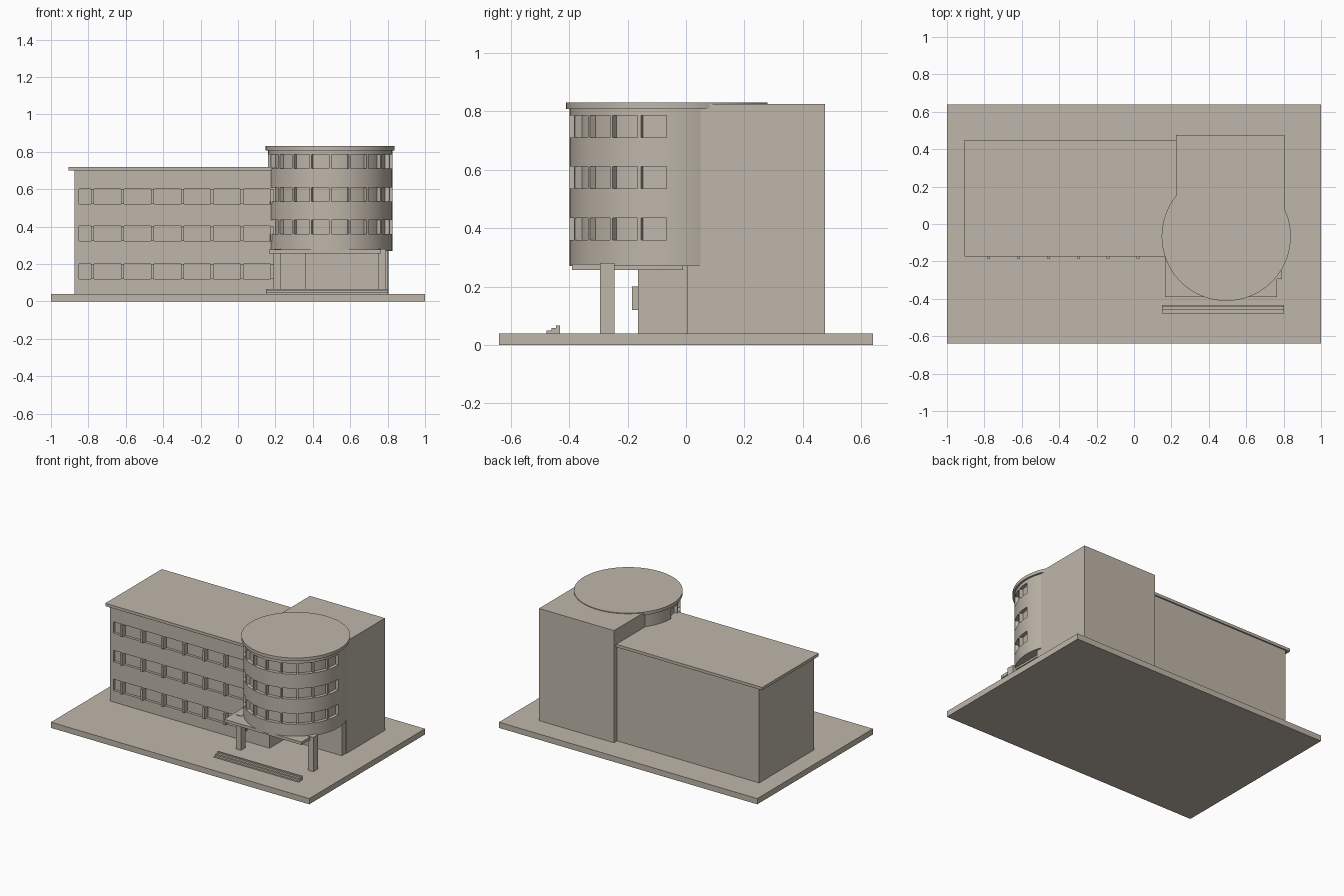
import bpy, bmesh, math

if "Cube" in bpy.data.objects:
    bpy.data.objects.remove(bpy.data.objects["Cube"])

stone = bpy.data.materials.new("warm_stone")
stone.diffuse_color = (0.52, 0.47, 0.40, 1)
stone.use_nodes = True
stone.node_tree.nodes["Principled BSDF"].inputs["Base Color"].default_value = stone.diffuse_color


def finish(name, bm, smooth=False):
    bmesh.ops.recalc_face_normals(bm, faces=bm.faces)
    me = bpy.data.meshes.new(name)
    bm.to_mesh(me)
    bm.free()
    me.materials.append(stone)
    if smooth:
        me.shade_smooth()
        me.set_sharp_from_angle(angle=math.radians(30))
    ob = bpy.data.objects.new(name, me)
    bpy.context.collection.objects.link(ob)
    return ob


def prism(bm, pts, z0, z1):
    """Extrude a plan outline from z0 to z1."""
    f = bm.faces.new([bm.verts.new((x, y, z0)) for x, y in pts])
    up = bmesh.ops.extrude_face_region(bm, geom=[f])["geom"]
    bmesh.ops.translate(bm, vec=(0, 0, z1 - z0),
                        verts=[v for v in up if isinstance(v, bmesh.types.BMVert)])


def box(bm, x0, x1, y0, y1, z0, z1):
    prism(bm, [(x0, y0), (x1, y0), (x1, y1), (x0, y1)], z0, z1)


def boxes(name, *dims):
    bm = bmesh.new()
    for d in dims:
        box(bm, *d)
    return finish(name, bm)


CX, CY = 0.493, -0.066          # round tower centre


def arc(r, a0, a1, n):
    return [(CX + r * math.cos(math.radians(a0 + (a1 - a0) * i / n)),
             CY + r * math.sin(math.radians(a0 + (a1 - a0) * i / n))) for i in range(n + 1)]


def disc(bm, r, z0, z1):
    prism(bm, arc(r, 0, 360, 96)[:-1], z0, z1)


def sector(bm, r0, r1, a0, a1, z0, z1, n):
    prism(bm, arc(r1, a0, a1, n) + arc(r0, a1, a0, n), z0, z1)


# Ground slab
G = 0.04
boxes("ground_slab", (-1, 1, -0.64, 0.64, 0, G))

# Long wing: core, wall bands between window rows, and end walls
rows = [(0.12, 0.20), (0.322, 0.402), (0.522, 0.602)]
X0, X1, FRONT, GLASS = -0.875, 0.36, -0.165, -0.147
boxes("wing_core", (X0, X1, GLASS, 0.44, G, 0.70))
edges = [G] + [z for r in rows for z in r] + [0.70]
boxes("wing_wall_bands", *[(X0, X1, FRONT, GLASS, edges[i], edges[i + 1])
                           for i in range(0, len(edges), 2)])
boxes("wing_end_walls", *[(a, b, FRONT, GLASS, z0, z1) for z0, z1 in rows
                          for a, b in ((X0, -0.85), (0.19, X1))])
boxes("wing_window_piers", *[(x - 0.008, x + 0.008, -0.184, GLASS, z0, z1)
                             for z0, z1 in rows
                             for x in [-0.778 + 0.16 * k for k in range(7)]])
boxes("wing_roof", (-0.905, 0.30, -0.175, 0.45, 0.70, 0.72))

# Stair block behind the round tower, and the recessed entrance wall
boxes("rear_block", (0.225, 0.805, 0.05, 0.475, G, 0.825))
boxes("entrance_wall", (0.34, 0.80, 0.005, 0.06, G, 0.272))

# Round tower: recessed core, curved bands, window piers and roof disc
R, RC, BOTTOM, TOP = 0.332, 0.308, 0.27, 0.808
bm = bmesh.new()
disc(bm, RC, BOTTOM + 0.002, TOP)
finish("tower_core", bm, True)

trows = [(0.36, 0.435), (0.535, 0.61), (0.71, 0.785)]
edges = [BOTTOM] + [z for r in trows for z in r] + [TOP]
bm = bmesh.new()
for i in range(0, len(edges), 2):
    disc(bm, R, edges[i], edges[i + 1])
finish("tower_bands", bm, True)

bm = bmesh.new()
for z0, z1 in trows:
    sector(bm, RC - 0.01, R, 0, 180, z0, z1, 48)
    for k in range(-4, 5):
        a = 270 + 18.4 * k
        sector(bm, RC - 0.01, R, a - 1, a + 1, z0, z1, 1)
finish("tower_window_piers", bm, True)

bm = bmesh.new()
disc(bm, 0.345, TOP, 0.83)
finish("tower_roof", bm, True)

# Entrance canopy on two columns
boxes("entrance_canopy", (0.165, 0.765, -0.39, -0.01, 0.257, 0.277))
boxes("canopy_columns", *[(x, x + 0.04, -0.295, -0.245, G, 0.28) for x in (0.19, 0.75)])

# Entrance steps
boxes("entrance_steps", *[(0.15, 0.803, -0.478 + 0.017 * i, -0.432, G + 0.009 * i, G + 0.009 * (i + 1))
                          for i in range(3)])
